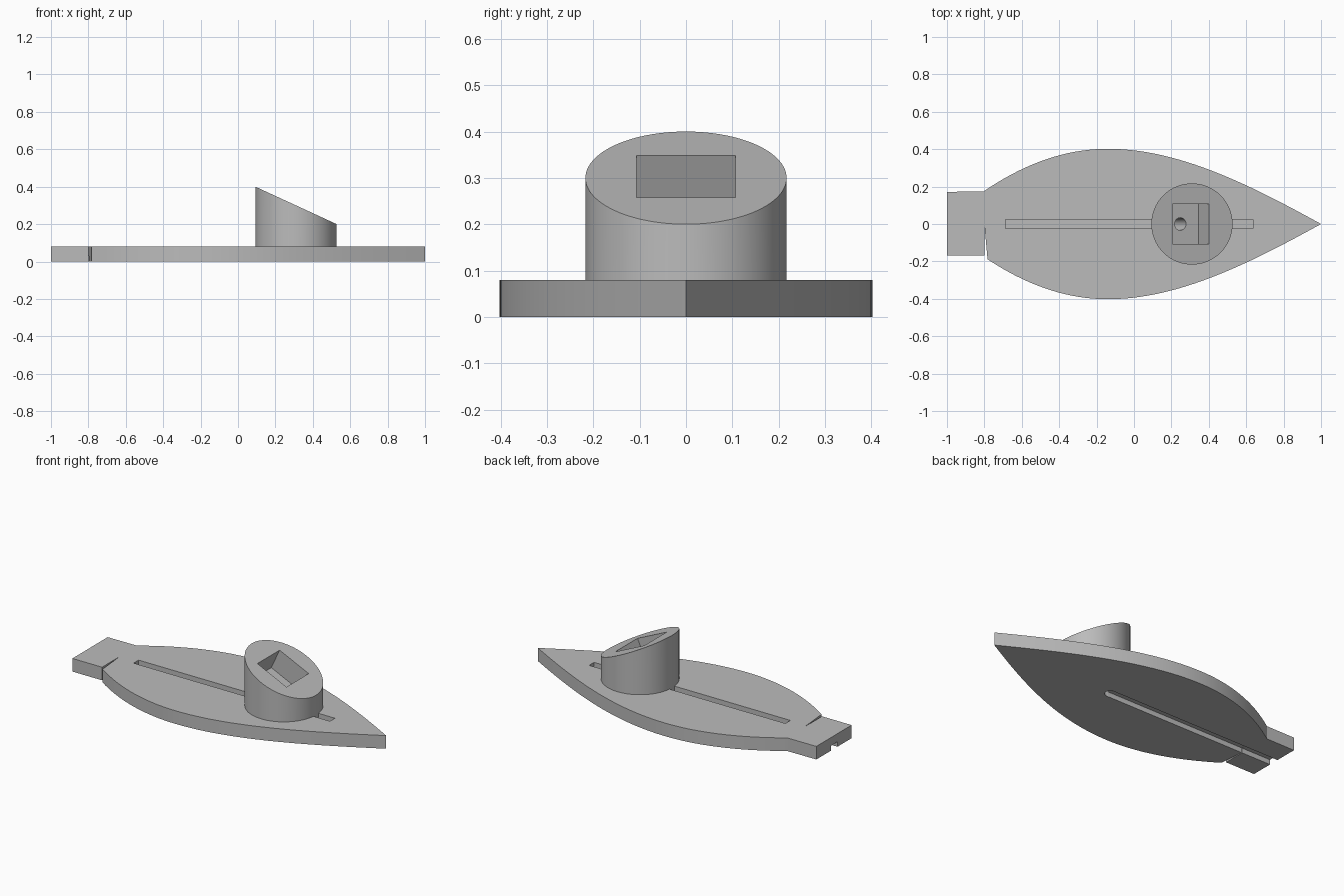
import bpy
import bmesh
import math
from mathutils import Matrix, Vector

if "Cube" in bpy.data.objects:
    bpy.data.objects.remove(bpy.data.objects["Cube"], do_unlink=True)

THICK = 0.08
POST_X, POST_R = 0.31, 0.217
SLOPE = 0.2 / (2 * POST_R)
TILT = math.atan(SLOPE)

grey = bpy.data.materials.new("plain grey")
grey.use_nodes = True
grey.diffuse_color = (0.5, 0.5, 0.5, 1)
grey.node_tree.nodes["Principled BSDF"].inputs["Base Color"].default_value = (0.5, 0.5, 0.5, 1)


def finish(name, bm):
    bmesh.ops.recalc_face_normals(bm, faces=bm.faces)
    mesh = bpy.data.meshes.new(name)
    bm.to_mesh(mesh)
    bm.free()
    mesh.materials.append(grey)
    obj = bpy.data.objects.new(name, mesh)
    bpy.context.collection.objects.link(obj)
    return obj


def box(name, low, high, turn=Matrix()):
    low, high = Vector(low), Vector(high)
    bm = bmesh.new()
    place = Matrix.Translation((low + high) / 2) @ Matrix.Diagonal((*(high - low), 1))
    bmesh.ops.create_cube(bm, size=1, matrix=turn @ place)
    return finish(name, bm)


def cylinder(name, radius, z0, z1, sides, turn):
    bm = bmesh.new()
    place = turn @ Matrix.Translation((0, 0, (z0 + z1) / 2))
    bmesh.ops.create_cone(bm, cap_ends=True, segments=sides, radius1=radius,
                          radius2=radius, depth=z1 - z0, matrix=place)
    return finish(name, bm)


def combine(target, other, operation):
    mod = target.modifiers.new(operation.lower(), "BOOLEAN")
    mod.operation, mod.object, mod.solver = operation, other, "EXACT"
    bpy.context.view_layer.objects.active = target
    bpy.ops.object.modifier_apply(modifier=mod.name)
    bpy.data.objects.remove(other, do_unlink=True)


def half_width(x):
    # Leaf-shaped plan: widest just behind the middle, pointed at the bow
    if x < -0.14:
        return 0.402 - 0.225 * ((x + 0.14) / 0.66) ** 2
    u = (x + 0.14) / 1.14
    return 0.402 * (1 - 1.44 * u ** 2 + 0.44 * u ** 3)


def curve(start, side, steps=48):
    xs = [start + (1 - start) * i / steps for i in range(steps)]
    return [(x, side * half_width(x)) for x in xs]


# Hull plate with square tail and a thin wedge notch on the right side
outline = [(-1, -0.168), (-0.8, -0.168), (-0.8, 0)]
outline += curve(-0.783, -1) + [(1, 0)] + curve(-0.805, 1)[::-1] + [(-1, 0.172)]
bm = bmesh.new()
base = bm.faces.new([bm.verts.new((x, y, 0)) for x, y in outline])
raised = bmesh.ops.extrude_face_region(bm, geom=[base])
bmesh.ops.translate(bm, vec=(0, 0, THICK),
                    verts=[v for v in raised["geom"] if isinstance(v, bmesh.types.BMVert)])
hull = finish("hull", bm)

# Shallow grooves on the deck and underside
combine(hull, box("deck_groove", (-0.688, -0.024, 0.05), (0.637, 0.024, 0.2)), "DIFFERENCE")
combine(hull, box("under_groove", (-1.1, -0.032, -0.1), (0.165, 0.032, 0.03)), "DIFFERENCE")

# Round post with a sloping top
post = cylinder("post", POST_R, 0.045, 0.3, 96, Matrix.Translation((POST_X, 0, 0)))
for v in post.data.vertices:
    if v.co.z > 0.2:
        v.co.z -= (v.co.x - POST_X) * SLOPE
combine(hull, post, "UNION")

# Rectangular pocket square to the slope, then a drilled channel to the underside
middle = 0.304
face = (Matrix.Translation((middle, 0, 0.3 - (middle - POST_X) * SLOPE))
        @ Matrix.Rotation(TILT, 4, "Y"))
combine(hull, box("pocket", (-0.108, -0.107, -0.134), (0.108, 0.107, 0.1), face), "DIFFERENCE")
combine(hull, cylinder("channel", 0.0335, -0.42, -0.08, 32, face), "DIFFERENCE")

# Smooth the curved walls, keep the corners crisp
bpy.ops.object.select_all(action="DESELECT")
hull.select_set(True)
bpy.context.view_layer.objects.active = hull
bpy.ops.object.shade_smooth_by_angle(angle=math.radians(25))
hull.name = "hull_with_post"
